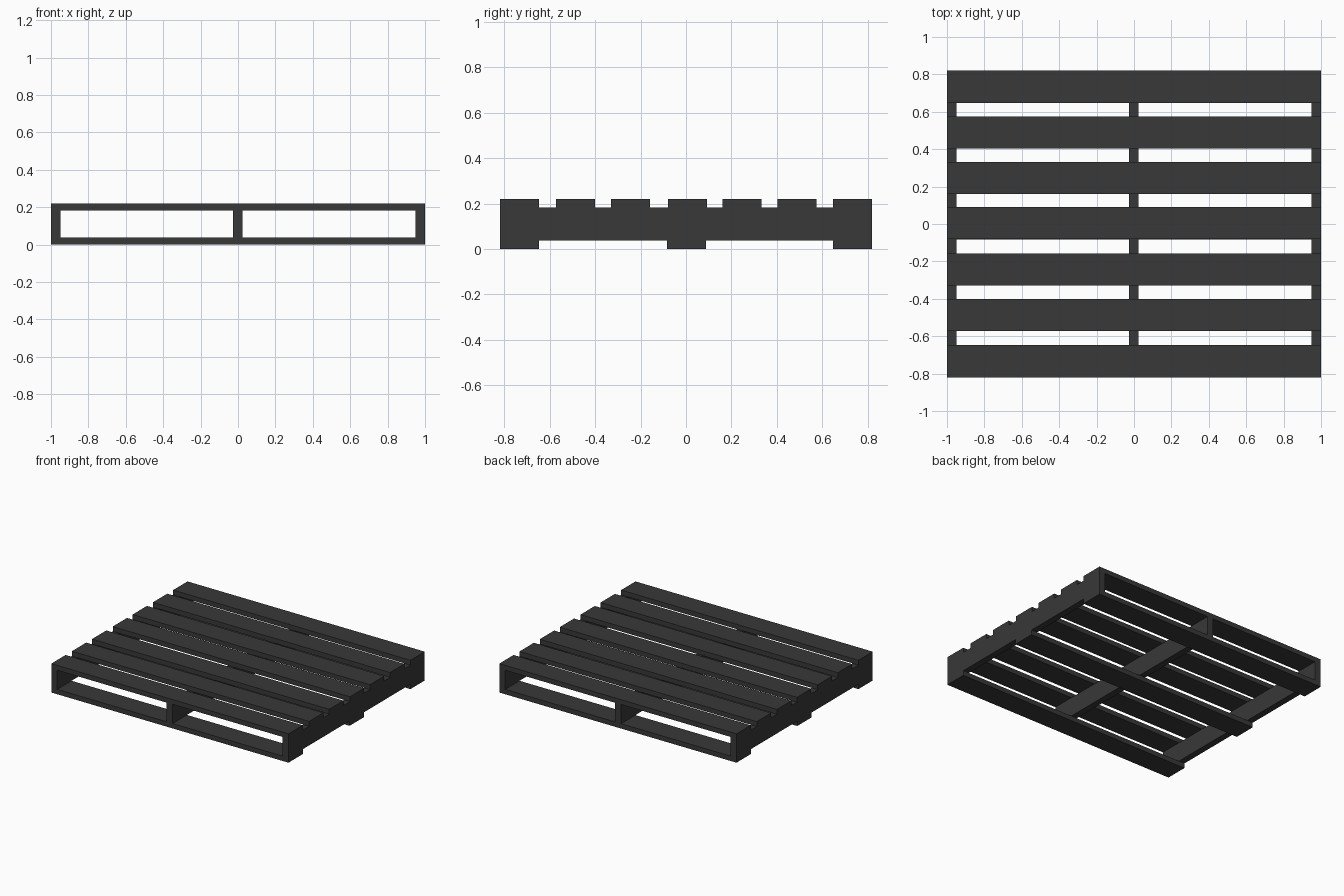
import bpy
import bmesh

if "Cube" in bpy.data.objects:
    bpy.data.objects.remove(bpy.data.objects["Cube"])

HALF_Y = 0.82
BOARD_W = 0.172
BOARD_H = 0.037
TOP = 0.22

dark = bpy.data.materials.new("dark_wood")
dark.diffuse_color = (0.04, 0.04, 0.04, 1)
dark.use_nodes = True
dark.node_tree.nodes["Principled BSDF"].inputs["Base Color"].default_value = dark.diffuse_color


def box(name, x0, x1, y0, y1, z0, z1):
    bm = bmesh.new()
    bmesh.ops.create_cube(bm, size=1)
    bmesh.ops.scale(bm, vec=(x1 - x0, y1 - y0, z1 - z0), verts=bm.verts)
    mesh = bpy.data.meshes.new(name)
    bm.to_mesh(mesh)
    bm.free()
    mesh.materials.append(dark)
    obj = bpy.data.objects.new(name, mesh)
    obj.location = ((x0 + x1) / 2, (y0 + y1) / 2, (z0 + z1) / 2)
    bpy.context.collection.objects.link(obj)
    return obj


def board(name, y, z):
    box(name, -1, 1, y - BOARD_W / 2, y + BOARD_W / 2, z, z + BOARD_H)


# Seven deck boards
for i, y in enumerate((-0.734, -0.486, -0.244, 0.006, 0.246, 0.49, 0.734)):
    board(f"top_board_{i + 1}", y, TOP - BOARD_H)

# Three bottom boards
for i, y in enumerate((-0.734, 0.002, 0.734)):
    board(f"bottom_board_{i + 1}", y, 0)

# Three stringers running front to back
for name, x in (("left", -0.975), ("middle", -0.002), ("right", 0.975)):
    box(f"{name}_stringer", x - 0.025, x + 0.025, -HALF_Y, HALF_Y,
        BOARD_H, TOP - BOARD_H)
